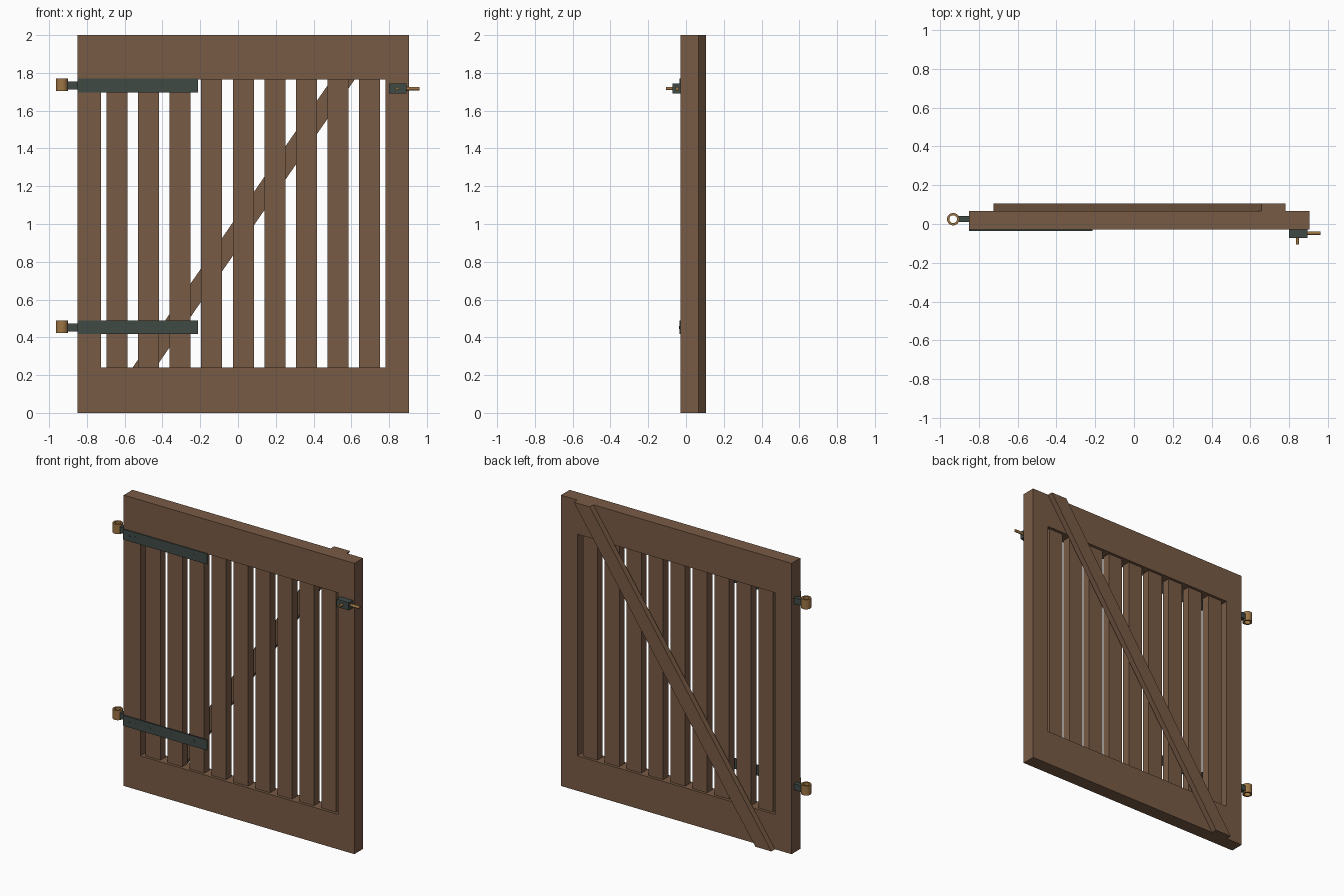
import bpy, bmesh, math
from mathutils import Matrix

if "Cube" in bpy.data.objects:
    bpy.data.objects.remove(bpy.data.objects["Cube"])


def material(name, rgb):
    m = bpy.data.materials.new(name)
    m.diffuse_color = (*rgb, 1)
    m.use_nodes = True
    m.node_tree.nodes["Principled BSDF"].inputs["Base Color"].default_value = m.diffuse_color
    return m


WOOD = material("brown_wood", (0.19, 0.105, 0.06))
STEEL = material("dark_steel", (0.05, 0.068, 0.06))
BRASS = material("brass", (0.34, 0.18, 0.06))


def add_object(name, bm, mat, smooth=False):
    bmesh.ops.recalc_face_normals(bm, faces=bm.faces)
    mesh = bpy.data.meshes.new(name)
    bm.to_mesh(mesh)
    bm.free()
    mesh.materials.append(mat)
    ob = bpy.data.objects.new(name, mesh)
    bpy.context.collection.objects.link(ob)
    if smooth:
        bpy.ops.object.select_all(action='DESELECT')
        ob.select_set(True)
        bpy.context.view_layer.objects.active = ob
        bpy.ops.object.shade_smooth_by_angle(angle=math.radians(35))
    return ob


def prism(name, outline, y0, y1, mat):
    """Extrude an x-z outline from y0 to y1."""
    bm = bmesh.new()
    face = bm.faces.new([bm.verts.new((x, y0, z)) for x, z in outline])
    ext = bmesh.ops.extrude_face_region(bm, geom=[face])
    verts = [v for v in ext["geom"] if isinstance(v, bmesh.types.BMVert)]
    bmesh.ops.translate(bm, verts=verts, vec=(0, y1 - y0, 0))
    return add_object(name, bm, mat)


def box(name, x0, x1, y0, y1, z0, z1, mat):
    return prism(name, [(x0, z0), (x1, z0), (x1, z1), (x0, z1)], y0, y1, mat)


def rod(name, centre, radius, length, axis, mat, sides=20):
    bm = bmesh.new()
    turn = Matrix.Rotation(math.pi / 2, 4, 'Y' if axis == 'X' else 'X')
    bmesh.ops.create_cone(bm, cap_ends=True, segments=sides, radius1=radius,
                          radius2=radius, depth=length,
                          matrix=Matrix.Translation(centre) @ turn)
    return add_object(name, bm, mat, True)


def ring(name, centre, outer, inner, height, mat, sides=32):
    """Upright tube made by spinning a rectangular section."""
    bm = bmesh.new()
    cx, cy, cz = centre
    h = height / 2
    section = [(inner, -h), (outer, -h), (outer, h), (inner, h)]
    face = bm.faces.new([bm.verts.new((cx + r, cy, cz + z)) for r, z in section])
    edges = list(face.edges)
    bm.faces.remove(face)
    bmesh.ops.spin(bm, geom=edges, cent=centre, axis=(0, 0, 1),
                   angle=2 * math.pi, steps=sides)
    bmesh.ops.remove_doubles(bm, verts=bm.verts, dist=1e-5)
    return add_object(name, bm, mat, True)


# Frame dimensions
L, IL, IR, R = -0.85, -0.724, 0.78, 0.905
FRONT, BACK = -0.028, 0.067

# Stiles and rails
box("hinge_stile", L, IL, FRONT, BACK, 0, 2, WOOD)
box("latch_stile", IR, R, FRONT, BACK, 0, 2, WOOD)
box("bottom_rail", IL, IR, FRONT, BACK, 0, 0.24, WOOD)
box("top_rail", IL, IR, FRONT, BACK, 1.765, 2, WOOD)

# Nine evenly spaced slats
pitch = (IR - IL) / 9
for i in range(9):
    c = IL + pitch * (i + 0.5)
    box(f"slat_{i + 1}", c - 0.0555, c + 0.0555, -0.009, 0.048, 0.235, 1.77, WOOD)

# Diagonal brace on the back
prism("diagonal_brace", [(IL, 0), (IL + 0.122, 0), (IR, 2), (IR - 0.122, 2)],
      BACK, 0.106, WOOD)

# Hinges: strap, bolts, stub and ring
for label, z in (("lower", 0.453), ("upper", 1.733)):
    box(f"{label}_hinge_strap", L, -0.213, -0.035, FRONT, z - 0.036, z + 0.036, STEEL)
    for k, x in enumerate((-0.806, -0.758, -0.647, -0.478, -0.314)):
        rod(f"{label}_hinge_bolt_{k + 1}", (x, -0.0345, z), 0.008, 0.004, 'Y', STEEL, 12)
    box(f"{label}_hinge_stub", -0.905, L + 0.01, 0.01, 0.04, z - 0.021, z + 0.021, STEEL)
    ring(f"{label}_hinge_ring", (-0.932, 0.025, z + 0.004), 0.032, 0.02, 0.066, BRASS)

# Latch: housing, bolt and knob
box("latch_housing", 0.80, 0.893, -0.072, FRONT, 1.69, 1.743, STEEL)
rod("latch_bolt", (0.905, -0.047, 1.717), 0.0095, 0.11, 'X', BRASS)
rod("latch_knob", (0.843, -0.083, 1.717), 0.0085, 0.046, 'Y', BRASS)
